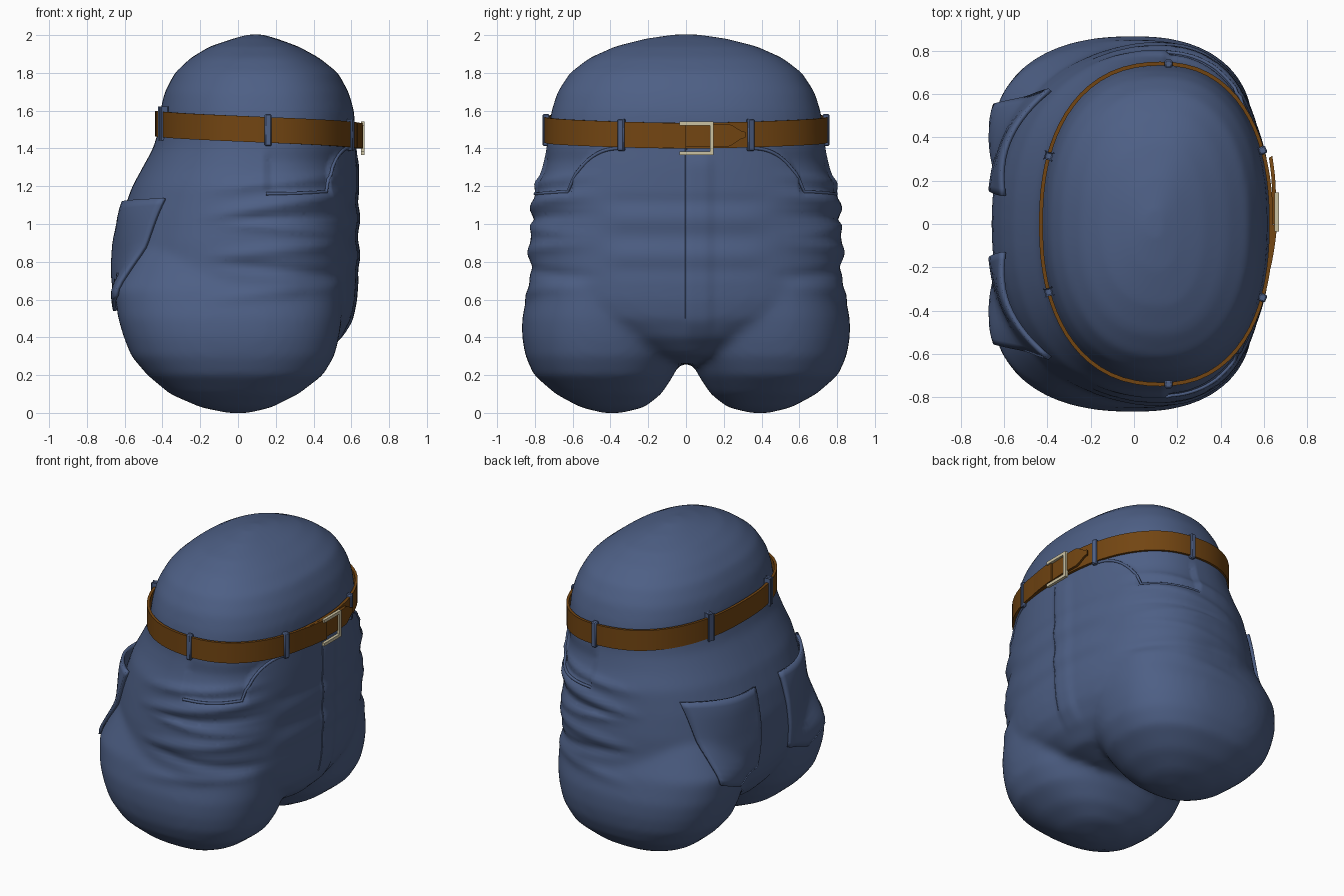
import bpy, bmesh, math
from mathutils import Vector
from mathutils.bvhtree import BVHTree

if "Cube" in bpy.data.objects:
    bpy.data.objects.remove(bpy.data.objects["Cube"])


def material(name, rgb):
    m = bpy.data.materials.new(name)
    m.diffuse_color = (*rgb, 1)
    m.use_nodes = True
    m.node_tree.nodes["Principled BSDF"].inputs["Base Color"].default_value = m.diffuse_color
    return m


DENIM = material("denim", (0.075, 0.115, 0.235))
LEATHER = material("leather", (0.17, 0.06, 0.006))
METAL = material("metal", (0.6, 0.54, 0.36))


def make(name, bm, mat, angle=40):
    bmesh.ops.recalc_face_normals(bm, faces=bm.faces)
    me = bpy.data.meshes.new(name)
    bm.to_mesh(me)
    bm.free()
    ob = bpy.data.objects.new(name, me)
    bpy.context.collection.objects.link(ob)
    me.materials.append(mat)
    bpy.ops.object.select_all(action='DESELECT')
    ob.select_set(True)
    bpy.context.view_layer.objects.active = ob
    bpy.ops.object.shade_smooth_by_angle(angle=math.radians(angle))
    return ob


def skin(bm, rings, closed=False, caps=True):
    """Bridge rings of equal point count with quads."""
    vs = [[bm.verts.new(p) for p in r] for r in rings]
    n, m = len(vs[0]), len(vs)
    for i in range(m if closed else m - 1):
        a, b = vs[i], vs[(i + 1) % m]
        for j in range(n):
            bm.faces.new((a[j], a[(j + 1) % n], b[(j + 1) % n], b[j]))
    if caps and not closed:
        bm.faces.new(vs[0])
        bm.faces.new(vs[-1])


def oval(z, x0, x1, y0, y1, xc, e, n=56):
    """Superellipse ring with different front and back depth."""
    out = []
    for i in range(n):
        t = 2 * math.pi * i / n
        c, s = math.cos(t), math.sin(t)
        c = math.copysign(abs(c) ** (2 / e), c)
        s = math.copysign(abs(s) ** (2 / e), s)
        out.append((xc + c * (x1 - xc if c > 0 else xc - x0), (y0 + y1) / 2 + s * (y1 - y0) / 2, z))
    return out


# Trunk rows: z, back x, front x, half width
TRUNK = [(0.26, -0.3, 0.28, 0.08), (0.31, -0.46, 0.46, 0.25), (0.4, -0.55, 0.55, 0.5),
         (0.5, -0.61, 0.60, 0.76), (0.6, -0.645, 0.62, 0.83), (0.75, -0.66, 0.63, 0.83),
         (0.9, -0.65, 0.63, 0.825), (1.05, -0.615, 0.63, 0.81), (1.2, -0.56, 0.63, 0.795),
         (1.3, -0.505, 0.63, 0.76), (1.4, -0.45, 0.625, 0.738), (1.5, -0.42, 0.62, 0.73),
         (1.6, -0.412, 0.615, 0.712), (1.7, -0.388, 0.585, 0.68), (1.8, -0.335, 0.53, 0.615),
         (1.88, -0.25, 0.43, 0.51), (1.94, -0.15, 0.32, 0.375), (1.98, -0.03, 0.21, 0.22),
         (2.003, 0.05, 0.13, 0.07)]
# Leg rows: z, back x, front x, inner y, outer y
LEG = [(0.0, -0.06, 0.06, 0.34, 0.44), (0.03, -0.2, 0.18, 0.22, 0.56), (0.1, -0.36, 0.32, 0.13, 0.69),
       (0.2, -0.48, 0.45, 0.065, 0.805), (0.3, -0.565, 0.51, 0.02, 0.85), (0.4, -0.605, 0.535, -0.01, 0.868),
       (0.5, -0.635, 0.55, -0.02, 0.868), (0.65, -0.655, 0.555, -0.02, 0.835), (0.85, -0.55, 0.5, 0.05, 0.75)]

bm = bmesh.new()
skin(bm, [oval(z, a, b, -w, w, 0.12, 2.3) for z, a, b, w in TRUNK])
for s in (1, -1):
    skin(bm, [oval(z, a, b, s * i, s * o, 0.0, 2.35) for z, a, b, i, o in LEG])
body = make("trousers", bm, DENIM, 60)

# Fuse trunk and legs into one smooth skin
r = body.modifiers.new("fuse", 'REMESH')
r.mode, r.voxel_size, r.use_smooth_shade = 'VOXEL', 0.022, True
sm = body.modifiers.new("soften", 'SMOOTH')
sm.factor, sm.iterations = 0.5, 10
for m in ("fuse", "soften"):
    bpy.ops.object.modifier_apply(modifier=m)


def ramp(v, a, b):
    t = min(1, max(0, (v - a) / (b - a)))
    return t * t * (3 - 2 * t)


def pocket_line(y):
    """Height of the front pocket opening at half-width y."""
    t = min(1, max(0, (abs(y) - 0.37) / 0.24))
    return 1.40 - 0.23 * (1 - math.sqrt(max(0, 1 - t * t))) - 0.01 * ramp(abs(y), 0.6, 0.8)


# Cloth folds: height, slope along x, thickness, strength
FOLDS = [(1.1, 0.15, 0.035, 0.022), (1.22, 0.1, 0.03, 0.014), (0.98, -0.1, 0.03, 0.012),
         (0.86, 0.1, 0.035, 0.015), (0.76, -0.1, 0.03, -0.014), (0.64, 0.1, 0.035, 0.010),
         (1.03, 0.05, 0.02, -0.012)]
offsets = []
for v in body.data.vertices:
    x, y, z = v.co
    ay = abs(y)
    side = ramp(ay, 0.4, 0.75) * ramp(x, -0.25, 0.1)
    d = sum(k * math.exp(-((z - h - sl * (x - 0.2)) / w) ** 2) for h, sl, w, k in FOLDS) * side
    if x > 0.3:
        d += 0.012 * ramp(y, -0.01, 0.02) * (1 - ramp(y, 0.1, 0.16)) * ramp(z, 0.35, 0.5) * (1 - ramp(z, 1.3, 1.42))
        d += 0.006 * math.sin(z * 32) * ramp(z, 0.65, 0.8) * (1 - ramp(z, 1.1, 1.2)) * (1 - ramp(ay, 0.3, 0.5))
    if x > 0.15 and ay > 0.37 and 1.1 < z < 1.45:
        low = pocket_line(y) if ay < 0.6 else 1.16
        d -= 0.016 * ramp(z, low - 0.01, low + 0.02) * (1 - ramp(z, 1.32, 1.42))
    offsets.append(v.normal * d)
for v, o in zip(body.data.vertices, offsets):
    v.co += o
bpy.ops.object.shade_smooth()

tree = BVHTree.FromPolygons([v.co.copy() for v in body.data.vertices], [p.vertices[:] for p in body.data.polygons])


def wrap(t, z, off):
    """Point on the skin at angle t around the waist, lifted by off."""
    d = Vector((math.cos(t), math.sin(t), 0))
    hit = tree.ray_cast(Vector((0.12, 0, z)) + d * 2, -d)[0]
    return hit + d * off


def belt_z(x):
    return 1.532 - 0.06 * (x + 0.42)


def band(name, a0, a1, n, off, half, mat, closed=False, thick=0.018):
    """Flat strap around the waist; off and half are functions of 0..1."""
    bm, rings = bmesh.new(), []
    for i in range(n):
        u = i / (n if closed else n - 1)
        t = a0 + (a1 - a0) * u
        p = wrap(t, belt_z(0.12 + 0.53 * math.cos(t)), off(u))
        d, h = Vector((math.cos(t), math.sin(t), 0)) * thick, Vector((0, 0, half(u)))
        rings.append([p - h, p + d - h, p + d + h, p + h])
    skin(bm, rings, closed)
    return make(name, bm, mat)


# Belt, its overlapping end and its pointed tongue
band("belt", 0, 2 * math.pi, 80, lambda u: 0.004, lambda u: 0.068, LEATHER, True)
band("belt_overlap", math.atan2(-0.2, 0.5), 0.0, 10, lambda u: 0.005 + 0.018 * u, lambda u: 0.067, LEATHER)
band("belt_tongue", math.atan2(0.0, 0.5), math.atan2(0.285, 0.47), 16, lambda u: 0.012 + 0.022 * u,
     lambda u: 0.06 - 0.045 * ramp(u, 0.72, 1), LEATHER)


def box(bm, c, size, angle=0):
    g = bmesh.ops.create_cube(bm, size=1)["verts"]
    cs, sn = math.cos(angle), math.sin(angle)
    for v in g:
        x, y, z = (v.co[i] * size[i] for i in range(3))
        v.co = Vector(c) + Vector((x * cs - y * sn, x * sn + y * cs, z))


# Belt loops
for i, (x, y, a) in enumerate([(0.16, 0.75, 90), (0.58, 0.33, 25), (-0.42, 0.33, 165)]):
    for s in (1, -1):
        bm = bmesh.new()
        p = wrap(math.atan2(s * y, x - 0.12), belt_z(x), 0.014)
        box(bm, p, (0.036, 0.036, 0.17), math.radians(a) * s)
        bmesh.ops.bevel(bm, geom=bm.edges[:], offset=0.006, segments=1, affect='EDGES')
        make(f"belt_loop_{i}_{'left' if s > 0 else 'right'}", bm, DENIM)

# Buckle frame
bm = bmesh.new()
for z in (1.375, 1.532):
    box(bm, (0.66, 0.055, z), (0.02, 0.18, 0.02))
box(bm, (0.66, 0.136, 1.453), (0.02, 0.02, 0.175))
make("buckle", bm, METAL)

# Back pockets: five-sided patches laid on the seat, gaping at the top
for s in (1, -1):
    bm, N = bmesh.new(), 14
    grid = []
    for i in range(N + 1):
        v = i / N
        row = []
        for j in range(N + 1):
            u = j / N
            y = (0.17 - 0.04 * v) * (1 - u) + (0.55 + 0.07 * v) * u
            bottom = 0.60 + 0.02 * u - 0.07 * (1 - abs(2 * u - 1))
            z = bottom * (1 - v) + (1.11 + 0.025 * u) * v
            hit = tree.ray_cast(Vector((-2, s * y, z)), Vector((1, 0, 0)))[0]
            lift = 0.014 + 0.035 * ramp(v, 0.5, 1) * math.sin(math.pi * u)
            row.append(bm.verts.new(hit - Vector((lift, 0, 0))))
        grid.append(row)
    for i in range(N):
        for j in range(N):
            bm.faces.new((grid[i][j], grid[i][j + 1], grid[i + 1][j + 1], grid[i + 1][j])[::s])
    ob = make("back_pocket_" + ("left" if s > 0 else "right"), bm, DENIM)
    so = ob.modifiers.new("cloth", 'SOLIDIFY')
    so.thickness, so.offset = 0.02, 0


def piping(name, pts, rad):
    cu = bpy.data.curves.new(name, 'CURVE')
    cu.dimensions, cu.bevel_depth, cu.bevel_resolution = '3D', rad, 2
    sp = cu.splines.new('POLY')
    sp.points.add(len(pts) - 1)
    for q, p in zip(sp.points, pts):
        q.co = (*p, 1)
    cu.materials.append(DENIM)
    bpy.context.collection.objects.link(bpy.data.objects.new(name, cu))


# Front pocket hems and the centre seam
for s in (1, -1):
    pts = []
    for i in range(31):
        t = math.radians(34 + 54 * i / 30)
        y = wrap(t, 1.2, 0).y
        pts.append(wrap(s * t, pocket_line(y), 0.0))
    piping("front_pocket_hem_" + ("left" if s > 0 else "right"), pts, 0.009)
piping("fly_seam", [wrap(0, 0.5 + 0.9 * i / 30, -0.002) for i in range(31)], 0.005)
